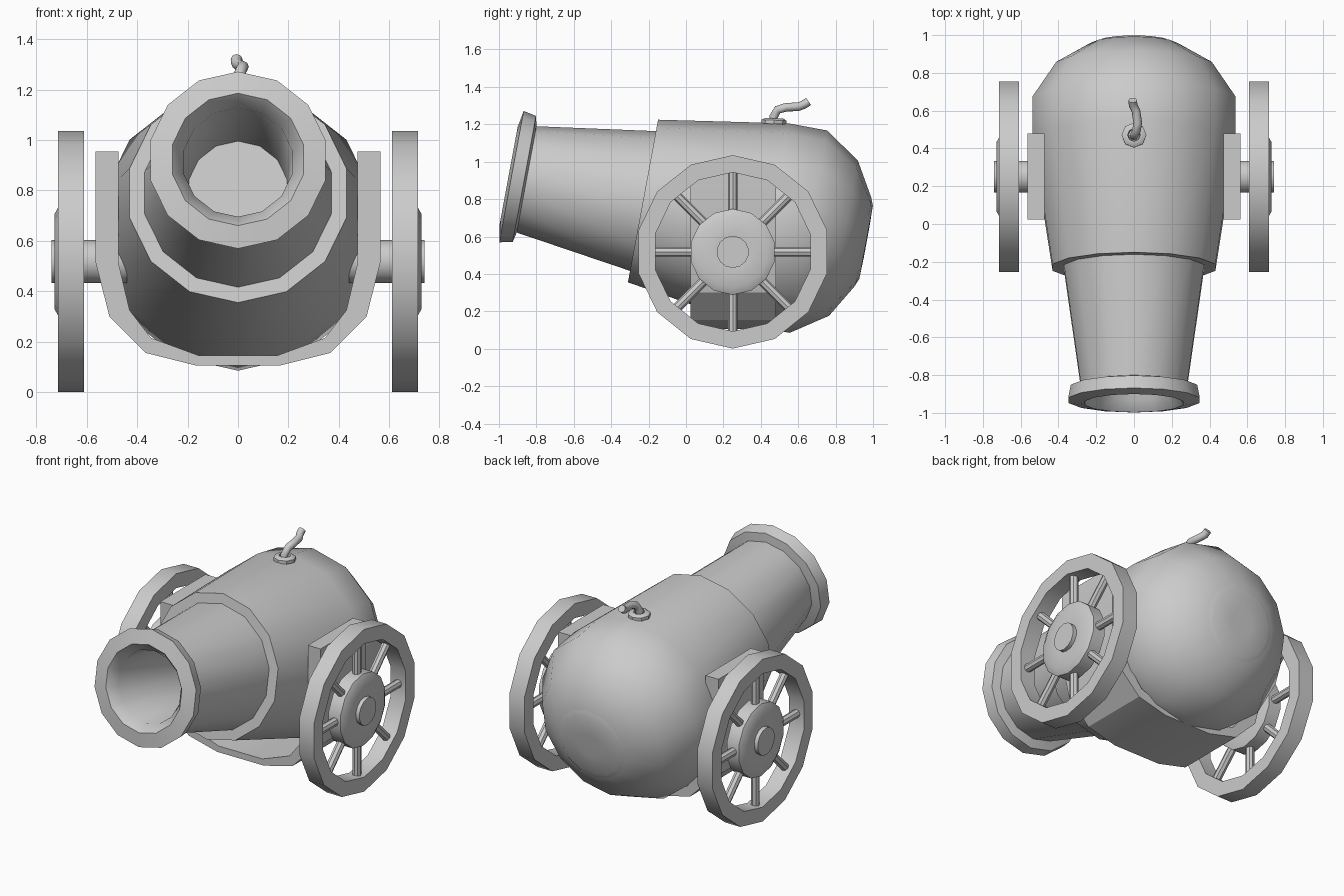
import bpy
from math import sin, cos, pi, radians
from mathutils import Vector, Matrix

if "Cube" in bpy.data.objects:
    bpy.data.objects.remove(bpy.data.objects["Cube"])


def add_mesh(name, verts, faces, angle=40):
    me = bpy.data.meshes.new(name)
    me.from_pydata(verts, [], faces)
    me.validate()
    me.shade_smooth()
    me.set_sharp_from_angle(angle=radians(angle))
    ob = bpy.data.objects.new(name, me)
    bpy.context.collection.objects.link(ob)
    return ob


def frame(origin, axis, up):
    """Matrix whose local Z runs along axis and local X along up."""
    z = Vector(axis).normalized()
    x = Vector(up).normalized()
    y = z.cross(x)
    m = Matrix((x, y, z)).transposed().to_4x4()
    m.translation = Vector(origin)
    return m


def lathe(name, profile, matrix, n=14, closed=False):
    """Revolve (distance, radius) points, outside listed towards +axis."""
    verts = [matrix @ Vector((r * cos(2 * pi * i / n), r * sin(2 * pi * i / n), s))
             for s, r in profile for i in range(n)]
    k = len(profile)
    faces = []
    for j in range(k if closed else k - 1):
        a, b = j * n, (j + 1) % k * n
        for i in range(n):
            t = (i + 1) % n
            faces.append((a + i, a + t, b + t, b + i))
    if not closed:
        faces.append(tuple(reversed(range(n))))
        faces.append(tuple(range((k - 1) * n, k * n)))
    return add_mesh(name, verts, faces)


# Barrel: tilted lathe from bore floor, over the muzzle flange, to the rounded breech
a = radians(10.5)
barrel_frame = frame((0, -0.23, 0.79), (0, cos(a), -sin(a)), (0, sin(a), cos(a)))
lathe("barrel", [
    (-0.05, 0.20), (-0.67, 0.22), (-0.731, 0.267),
    (-0.715, 0.357), (-0.645, 0.343), (-0.633, 0.289),
    (0.0, 0.38), (0.0, 0.442), (0.69, 0.55), (0.90, 0.55),
    (1.09, 0.422), (1.20, 0.235)], barrel_frame)
lathe("breech_cap", [(1.18, 0.22), (1.198, 0.236), (1.213, 0.20), (1.216, 0.08)], barrel_frame)

# Cradle: U-shaped band under the barrel
outer = [(0.565, 0.955), (0.565, 0.515), (0.51, 0.30), (0.365, 0.155), (0.165, 0.105)]
inner = [(0.475, 0.955), (0.475, 0.515), (0.43, 0.325), (0.345, 0.215), (0.155, 0.145)]
outer += [(-x, z) for x, z in reversed(outer)]
inner += [(-x, z) for x, z in reversed(inner)]
n = len(outer)
verts = [(x, y, z) for ring, y in ((outer, 0.025), (inner, 0.025), (inner, 0.48), (outer, 0.48))
         for x, z in ring]
faces = [(j * n + i, (j + 1) % 4 * n + i, (j + 1) % 4 * n + i + 1, j * n + i + 1)
         for j in range(4) for i in range(n - 1)]
faces += [(0, n, 2 * n, 3 * n), (4 * n - 1, 3 * n - 1, 2 * n - 1, n - 1)]
add_mesh("cradle", verts, [tuple(reversed(f)) for f in faces], 30)

# Wheels with hub, spokes and axle on both sides
for side, sx in (("left", -1), ("right", 1)):
    centre = Vector((0, 0.25, 0.518))
    m = frame(centre, (sx, 0, 0), (0, 0, 1))
    lathe(side + "_wheel_rim", [(0.61, 0.517), (0.715, 0.517), (0.715, 0.425), (0.61, 0.425)],
          m, closed=True)
    lathe(side + "_hub", [(0.61, 0.19), (0.62, 0.23), (0.705, 0.23), (0.727, 0.19), (0.715, 0.085)], m)
    lathe(side + "_axle", [(0.44, 0.086), (0.74, 0.086)], m)
    for i in range(8):
        t = i * pi / 4
        spoke = frame(centre + Vector((sx * 0.663, 0, 0)), (0, sin(t), cos(t)), (1, 0, 0))
        lathe(f"{side}_spoke_{i + 1}", [(0.2, 0.026), (0.435, 0.026)], spoke, 8)

# Touch hole collar
lathe("touch_hole_collar", [(0, 0.066), (0.02, 0.066), (0.03, 0.05), (0.03, 0.034), (0, 0.03)],
      frame((0, 0.47, 1.202), (0, 0.04, 1), (0, 1, -0.04)), 8, closed=True)

# Fuse: bent tube
path = [Vector(p) for p in ((0, 0.465, 1.18), (0, 0.468, 1.24), (0.012, 0.49, 1.278),
                            (0.02, 0.535, 1.291), (0.01, 0.60, 1.294), (-0.005, 0.63, 1.305),
                            (-0.006, 0.655, 1.322))]
verts, faces, n = [], [], 8
for i, p in enumerate(path):
    d = (path[min(i + 1, len(path) - 1)] - path[max(i - 1, 0)]).normalized()
    side = Vector((1, 0, 0))
    side = (side - d * side.dot(d)).normalized()
    m = frame(p, d, side)
    verts += [m @ Vector((0.023 * cos(2 * pi * k / n), 0.023 * sin(2 * pi * k / n), 0)) for k in range(n)]
    if i:
        faces += [((i - 1) * n + k, (i - 1) * n + (k + 1) % n, i * n + (k + 1) % n, i * n + k)
                  for k in range(n)]
faces += [tuple(reversed(range(n))), tuple(range(len(verts) - n, len(verts)))]
add_mesh("fuse", verts, faces, 50)
